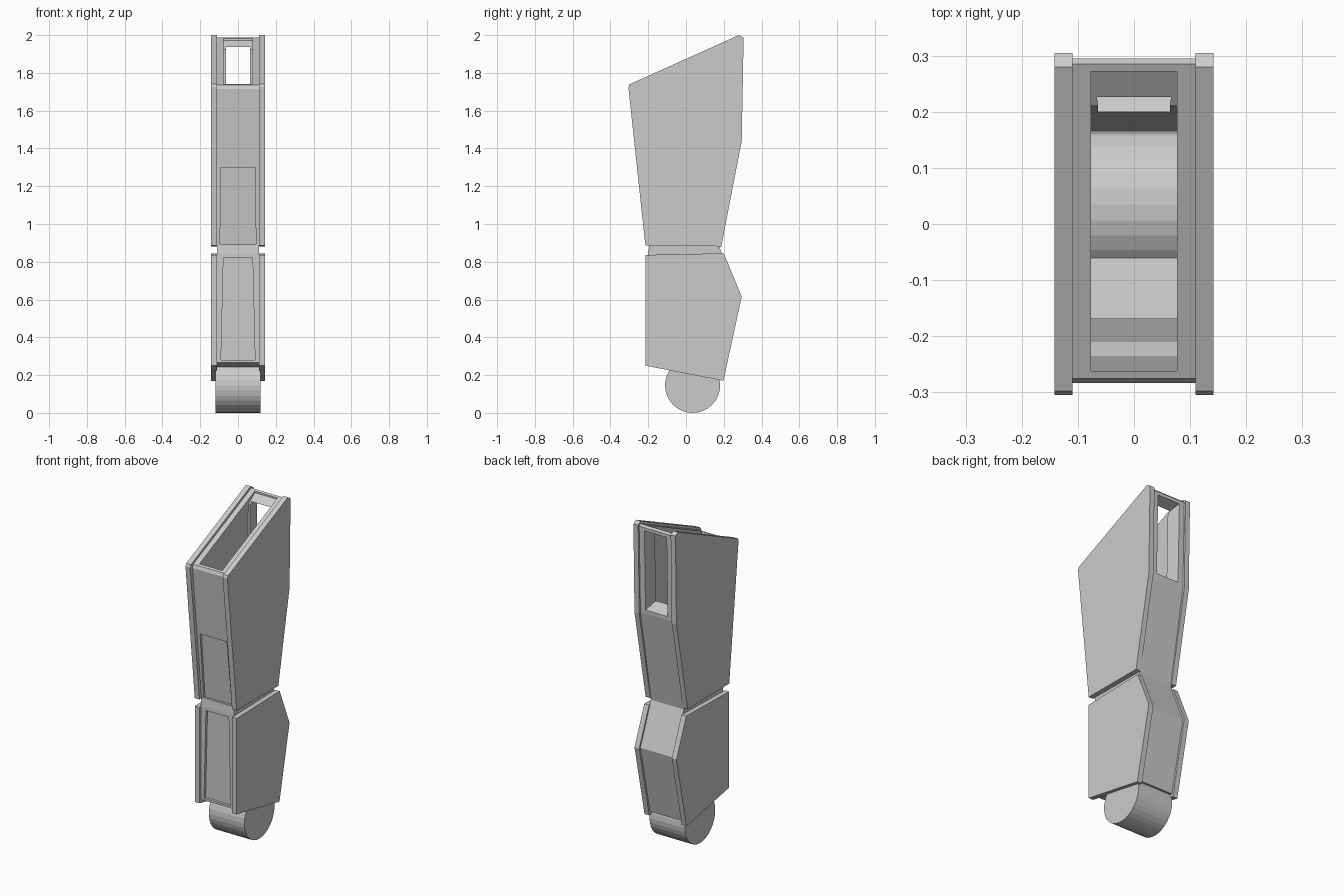
import bpy, bmesh, math
from mathutils import Matrix

cube = bpy.data.objects.get("Cube")
if cube:
    bpy.data.objects.remove(cube, do_unlink=True)

grey = bpy.data.materials.new("plain grey")
grey.use_nodes = True
colour = (0.6, 0.6, 0.6, 1)
grey.diffuse_color = colour
grey.node_tree.nodes["Principled BSDF"].inputs["Base Color"].default_value = colour


def finish(name, bm):
    bmesh.ops.recalc_face_normals(bm, faces=bm.faces)
    mesh = bpy.data.meshes.new(name)
    bm.to_mesh(mesh)
    bm.free()
    mesh.materials.append(grey)
    obj = bpy.data.objects.new(name, mesh)
    bpy.context.collection.objects.link(obj)
    return obj


def loft(name, first, second):
    """Solid between two matching loops of points."""
    bm = bmesh.new()
    a = [bm.verts.new(p) for p in first]
    b = [bm.verts.new(p) for p in second]
    bm.faces.new(a)
    bm.faces.new(b[::-1])
    for i in range(len(a)):
        j = (i + 1) % len(a)
        bm.faces.new((a[i], b[i], b[j], a[j]))
    return finish(name, bm)


def prism(name, profile, x0, x1):
    return loft(name, [(x0, y, z) for y, z in profile],
                [(x1, y, z) for y, z in profile])


def panel(y_top, y_low, z_top, z_low, w_top, w_low):
    return [(-w_top, y_top, z_top), (w_top, y_top, z_top),
            (w_low, y_low, z_low), (-w_low, y_low, z_low)]


def cut(target, cutter):
    cutter.hide_render = True
    mod = target.modifiers.new("cut", "BOOLEAN")
    mod.object = cutter
    mod.operation = "DIFFERENCE"
    mod.solver = "EXACT"
    bpy.context.view_layer.objects.active = target
    bpy.ops.object.modifier_apply(modifier=mod.name)
    bpy.data.objects.remove(cutter, do_unlink=True)


# Hollow core running through the whole leg
core_profile = [(-0.283, 1.715), (-0.275, 1.735), (0.285, 1.987), (0.295, 1.975),
                (0.283, 1.445), (0.18, 0.87), (0.283, 0.615), (0.19, 0.19),
                (-0.2, 0.267), (-0.2, 0.84), (-0.195, 0.885)]
core = prism("leg_core", core_profile, -0.112, 0.112)
cavity_profile = [(-0.262, 1.72), (-0.262, 2.1), (0.272, 2.1), (0.272, 1.972),
                  (0.21, 1.925), (0.2, 1.5), (0.165, 0.87), (0.262, 0.615),
                  (0.17, 0.215), (-0.168, 0.275), (-0.168, 0.88), (-0.21, 1.28),
                  (-0.235, 1.32)]
cut(core, prism("cavity_cutter", cavity_profile, -0.077, 0.077))

# Tapered window in the back
cut(core, loft("window_cutter", panel(0.33, 0.32, 1.965, 1.455, 0.08, 0.08),
               panel(0.18, 0.17, 1.925, 1.505, 0.06, 0.06)))

# Shallow recessed panels on the front
cut(core, loft("upper_panel_cutter", panel(-0.4, -0.4, 1.3, 0.895, 0.09, 0.095),
               panel(-0.224, -0.183, 1.3, 0.895, 0.09, 0.095)))
cut(core, loft("lower_panel_cutter", panel(-0.4, -0.4, 0.82, 0.28, 0.077, 0.09),
               panel(-0.184, -0.184, 0.82, 0.28, 0.077, 0.09)))

# Outer side plates, mirrored left and right
upper_plate = [(-0.305, 1.725), (-0.298, 1.74), (0.28, 2.0), (0.305, 1.985),
               (0.295, 1.44), (0.187, 0.882), (-0.215, 0.885)]
lower_plate = [(-0.215, 0.836), (0.2, 0.845), (0.295, 0.615), (0.198, 0.17),
               (-0.215, 0.25)]
for side, s in (("left", 1), ("right", -1)):
    prism("upper_plate_" + side, upper_plate, s * 0.11, s * 0.142)
    prism("lower_plate_" + side, lower_plate, s * 0.11, s * 0.142)

# Round foot
bm = bmesh.new()
bmesh.ops.create_cone(bm, cap_ends=True, segments=32, radius1=0.146, radius2=0.146,
                      depth=0.24, matrix=Matrix.Translation((0, 0.035, 0.146))
                      @ Matrix.Rotation(math.pi / 2, 4, "Y"))
finish("round_foot", bm)
